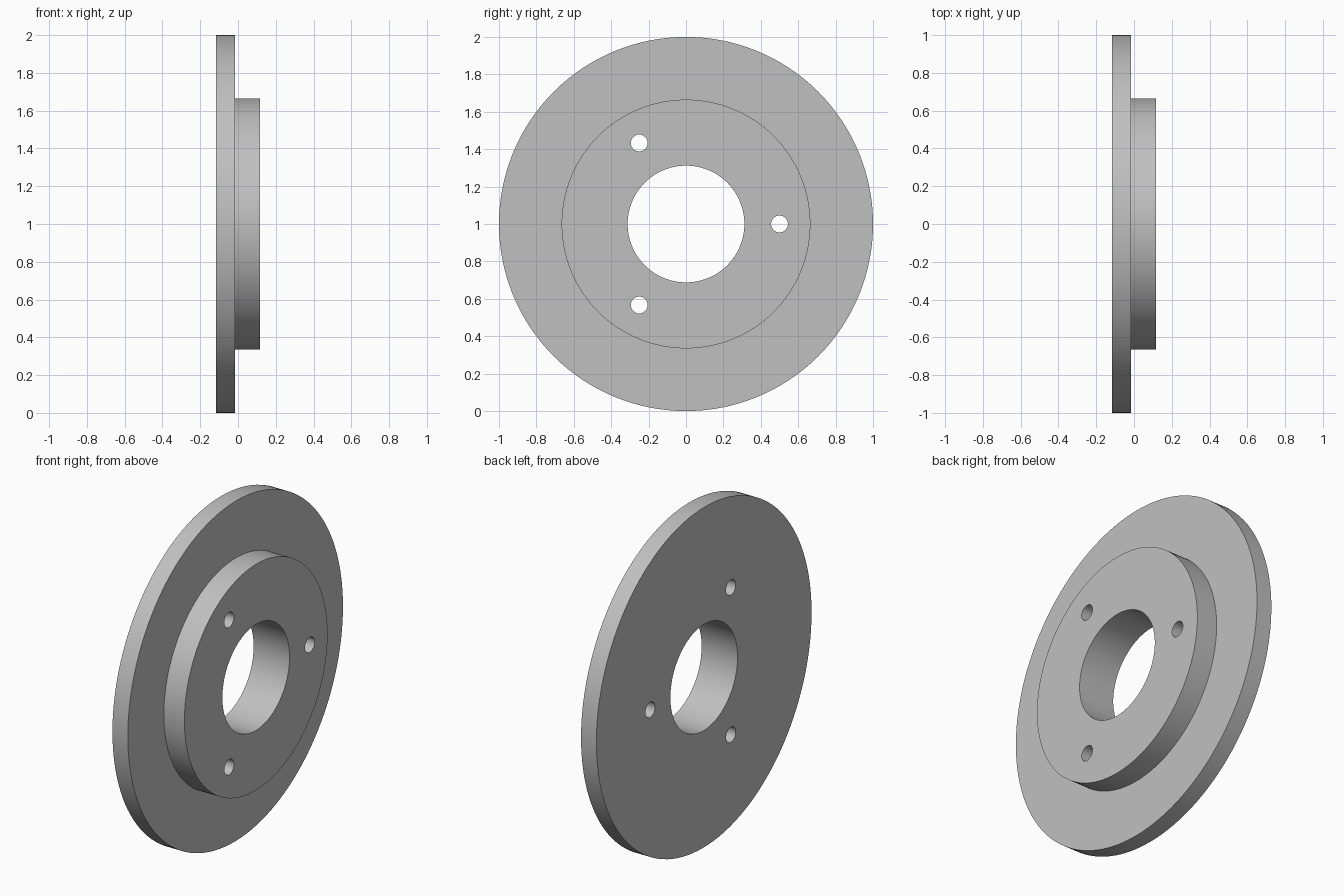
import bpy, bmesh
from math import cos, sin, pi, radians
from mathutils import Vector

cube = bpy.data.objects.get("Cube")
if cube:
    bpy.data.objects.remove(cube, do_unlink=True)

# Dimensions: the wheel's axis runs along x
CENTRE_Z = 1.0
BACK, STEP, FACE = -0.117, -0.017, 0.117
FLANGE_R, HUB_R, BORE_R = 1.0, 0.665, 0.312
BOLT_CIRCLE_R, BOLT_R = 0.5, 0.045
SEGMENTS = 128

# Plain grey metal
grey = bpy.data.materials.new("grey metal")
grey.use_nodes = True
colour = (0.53, 0.53, 0.53, 1)
grey.diffuse_color = colour
grey.node_tree.nodes["Principled BSDF"].inputs["Base Color"].default_value = colour


def lathe(name, profile):
    """Revolve a closed (x, radius) profile about the x axis."""
    bm = bmesh.new()
    verts = [bm.verts.new((x, r, 0)) for x, r in profile]
    edges = [bm.edges.new((v, verts[i - 1])) for i, v in enumerate(verts)]
    bmesh.ops.spin(bm, geom=verts + edges, cent=(0, 0, 0), axis=(1, 0, 0),
                   angle=2 * pi, steps=SEGMENTS)
    bmesh.ops.remove_doubles(bm, verts=bm.verts, dist=0.0001)
    bmesh.ops.recalc_face_normals(bm, faces=bm.faces)
    mesh = bpy.data.meshes.new(name)
    bm.to_mesh(mesh)
    bm.free()
    obj = bpy.data.objects.new(name, mesh)
    obj.location.z = CENTRE_Z
    bpy.context.collection.objects.link(obj)
    return obj


# Flange with raised hub and central bore, as one turned part
disc = lathe("flanged_disc", [(BACK, BORE_R), (BACK, FLANGE_R), (STEP, FLANGE_R),
                              (STEP, HUB_R), (FACE, HUB_R), (FACE, BORE_R)])
disc.data.materials.append(grey)

# Three bolt holes drilled through the hub
for i in range(3):
    a = i * 2 * pi / 3
    centre = Vector((0, cos(a), sin(a))) * BOLT_CIRCLE_R
    bpy.ops.mesh.primitive_cylinder_add(
        vertices=32, radius=BOLT_R, depth=0.5, rotation=(0, pi / 2, 0),
        location=centre + Vector((0, 0, CENTRE_Z)))
    drill = bpy.context.object
    drill.name = "bolt_hole_cutter"
    drill.hide_render = True
    drill.data.materials.append(grey)
    bpy.ops.object.select_all(action='DESELECT')
    disc.select_set(True)
    bpy.context.view_layer.objects.active = disc
    cut = disc.modifiers.new("bolt hole", 'BOOLEAN')
    cut.operation = 'DIFFERENCE'
    cut.solver = 'EXACT'
    cut.object = drill
    bpy.ops.object.modifier_apply(modifier=cut.name)
    bpy.data.objects.remove(drill, do_unlink=True)

# Smooth round walls, crisp rims
bpy.ops.object.shade_smooth_by_angle(angle=radians(30))
